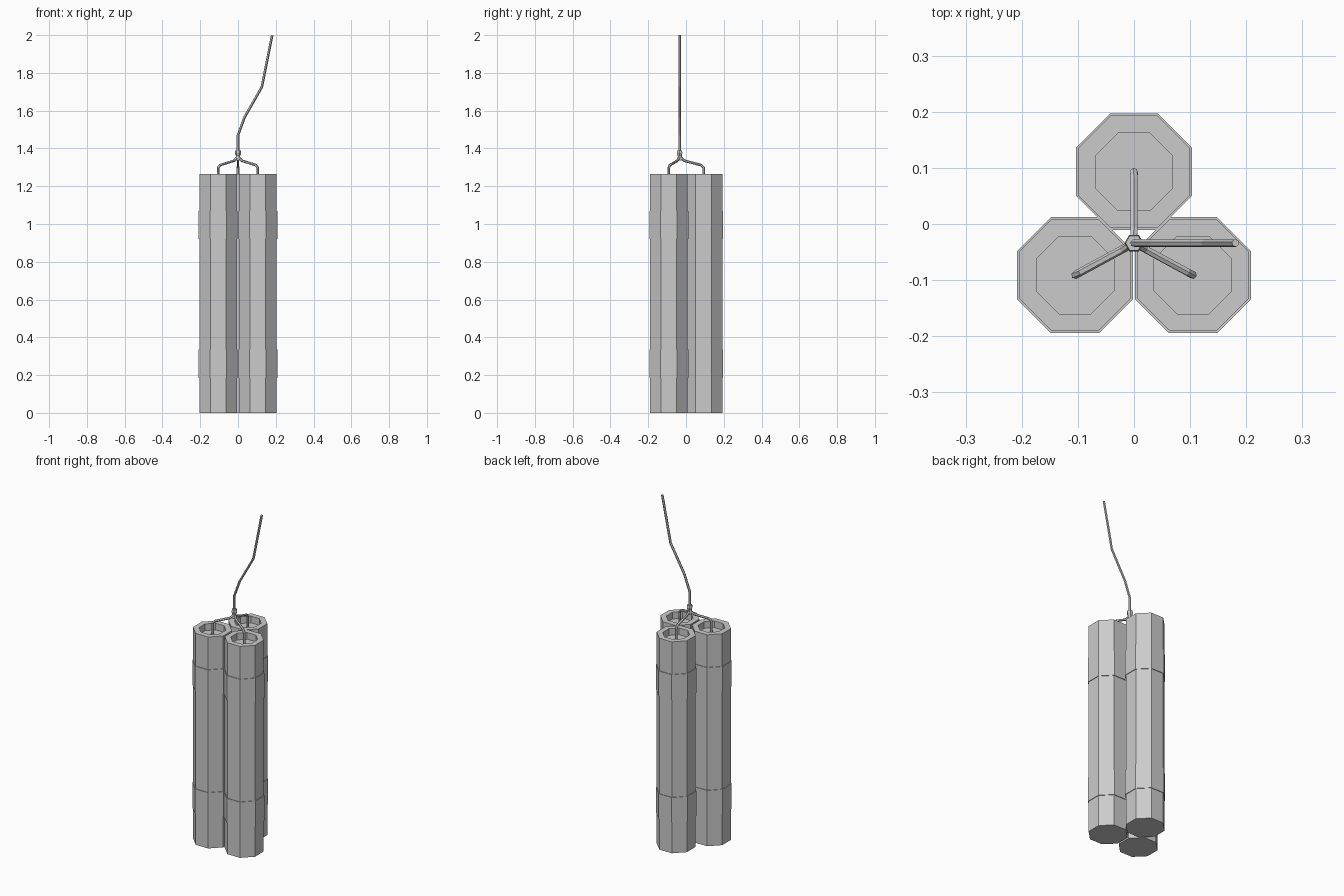
import bpy, bmesh
from math import pi, cos, sin
from mathutils import Vector

cube = bpy.data.objects.get("Cube")
if cube:
    bpy.data.objects.remove(cube)

grey = bpy.data.materials.new("plain grey")
grey.use_nodes = True
grey.diffuse_color = (0.6, 0.6, 0.6, 1)
grey.node_tree.nodes["Principled BSDF"].inputs["Base Color"].default_value = (0.6, 0.6, 0.6, 1)


def make_object(name, rings, closed=False):
    """Skin a list of equal rings; cap the ends, or join last to first."""
    bm = bmesh.new()
    loops = [[bm.verts.new(p) for p in ring] for ring in rings]
    n = len(loops[0])
    pairs = list(zip(loops, loops[1:]))
    if closed:
        pairs.append((loops[-1], loops[0]))
    else:
        bm.faces.new(loops[0])
        bm.faces.new(loops[-1])
    for a, b in pairs:
        for i in range(n):
            j = (i + 1) % n
            bm.faces.new((a[i], a[j], b[j], b[i]))
    bmesh.ops.recalc_face_normals(bm, faces=bm.faces)
    mesh = bpy.data.meshes.new(name)
    bm.to_mesh(mesh)
    bm.free()
    mesh.materials.append(grey)
    obj = bpy.data.objects.new(name, mesh)
    bpy.context.collection.objects.link(obj)
    return obj


def octagon(x, y, z, apothem):
    r = apothem / cos(pi / 8)
    return [(x + r * cos((i + 0.5) * pi / 4), y + r * sin((i + 0.5) * pi / 4), z)
            for i in range(8)]


def turned(name, x, y, profile, closed=False):
    return make_object(name, [octagon(x, y, z, a) for a, z in profile], closed)


def wire(name, path, radius=0.007, sides=6):
    pts = [Vector(p) for p in path]
    rings = []
    for i, p in enumerate(pts):
        before = (p - pts[max(i - 1, 0)]).normalized()
        after = (pts[min(i + 1, len(pts) - 1)] - p).normalized()
        turn = before.rotation_difference(after).angle if before.length and after.length else 0
        tangent = (before + after).normalized()
        # A fixed reference direction keeps the rings from twisting
        side = Vector((0.3, 1, 0)).cross(tangent).normalized()
        up = tangent.cross(side)
        r = radius / cos(turn / 2) ** 0.5
        rings.append([p + r * (side * cos(2 * pi * k / sides) + up * sin(2 * pi * k / sides))
                      for k in range(sides)])
    return make_object(name, rings)


STICKS = {"back": (0, 0.093), "left": (0.105, -0.091), "right": (-0.105, -0.091)}
HUB = Vector((0, -0.034, 0))
TOP, FLOOR = 1.265, 1.225

for side, (x, y) in STICKS.items():
    # Stick with a recessed end
    turned(side + "_stick", x, y, [(0.1, 0), (0.1, TOP), (0.069, TOP), (0.069, FLOOR)])
    # Two thin wraps round each stick
    for level, low, high in (("lower", 0.185, 0.335), ("upper", 0.92, 1.07)):
        turned(f"{side}_{level}_band", x, y,
               [(0.099, low), (0.1035, low), (0.1035, high), (0.099, high)], closed=True)
    # Short fuse from the recess to the knot
    foot = Vector((x, y, 0))

    def along(t, z):
        return foot.lerp(HUB, t) + Vector((0, 0, z))
    wire(side + "_fuse", [along(0, FLOOR - 0.005), along(0, 1.298), along(0.1, 1.312),
                          along(0.8, 1.335), along(0.95, 1.352), along(0.97, 1.38)])

# Flared knot gathering the fuses
make_object("fuse_knot", [[(r * cos(k * pi / 3), HUB.y + r * sin(k * pi / 3), z) for k in range(6)]
                          for r, z in ((0.014, 1.335), (0.011, 1.36), (0.017, 1.375), (0.015, 1.39))])

# Long main fuse
wire("main_fuse", [(x, HUB.y, z) for x, z in
                   ((0, 1.37), (0, 1.47), (0.035, 1.565), (0.126, 1.725), (0.181, 1.999))])
